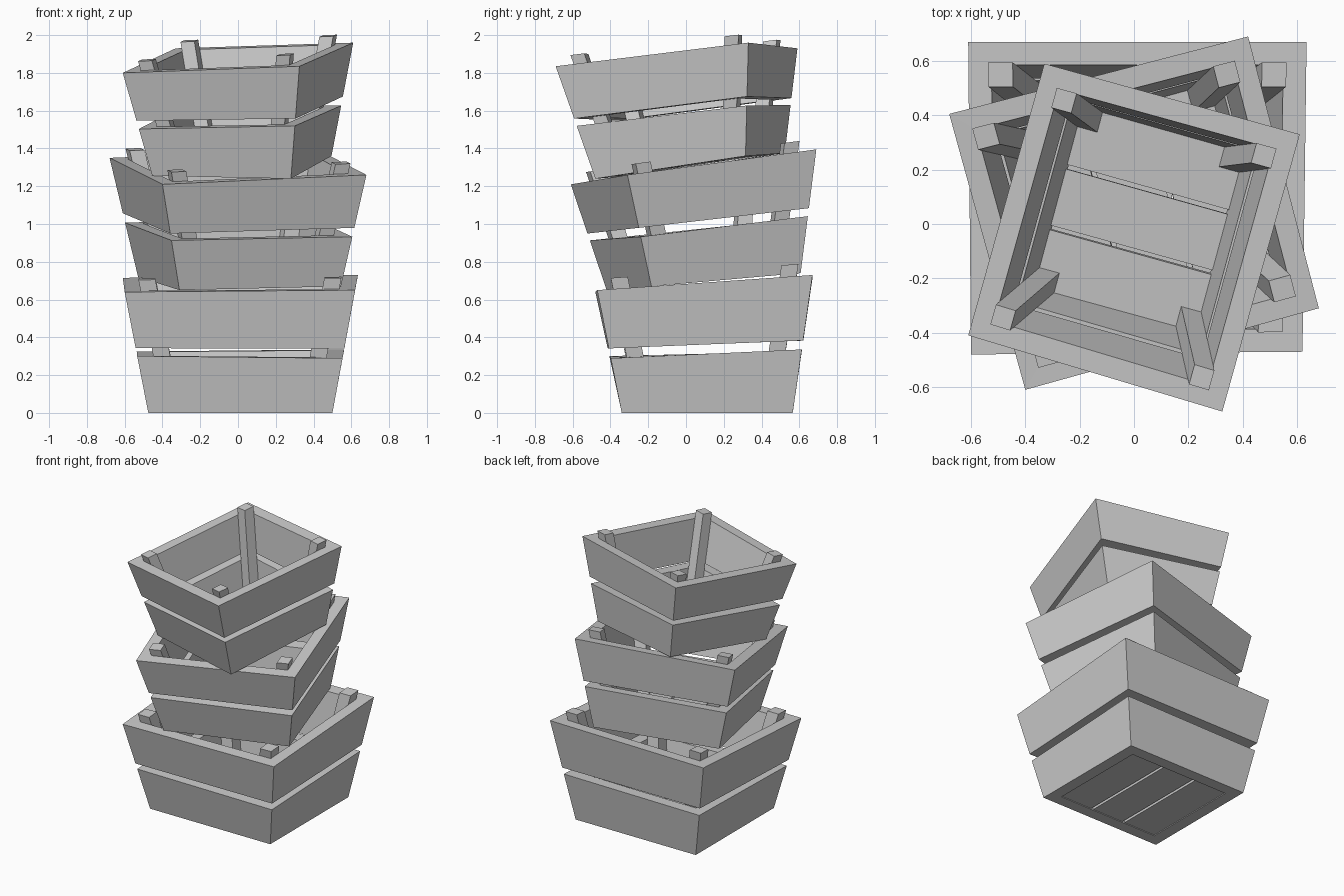
import bpy, bmesh
from mathutils import Vector

if "Cube" in bpy.data.objects:
    bpy.data.objects.remove(bpy.data.objects["Cube"])

LOW_TOP = (0.47, 0.445, 0.46, 0.455)     # lower slat ring: top edge per corner
UP_BASE = (0.535, 0.525, 0.525, 0.535)   # upper slat ring: bottom edge per corner


def finish(name, bm):
    bmesh.ops.recalc_face_normals(bm, faces=bm.faces)
    mesh = bpy.data.meshes.new(name)
    bm.to_mesh(mesh)
    bm.free()
    bpy.context.collection.objects.link(bpy.data.objects.new(name, mesh))


def skin(name, loops, closed=False):
    """Join four-point loops with quads; cap the ends or close into a ring."""
    bm = bmesh.new()
    vs = [[bm.verts.new(p) for p in loop] for loop in loops]
    pairs = list(zip(vs, vs[1:]))
    if closed:
        pairs.append((vs[-1], vs[0]))
    else:
        bm.faces.new(vs[0])
        bm.faces.new(vs[-1])
    for a, b in pairs:
        for i in range(4):
            j = (i + 1) % 4
            bm.faces.new((a[i], a[j], b[j], b[i]))
    finish(name, bm)


def corner_point(q, i, a, b):
    """Point a along the next edge and b along the previous edge from corner i."""
    u = (q[(i + 1) % 4] - q[i]).normalized()
    v = (q[i - 1] - q[i]).normalized()
    return q[i] + u * a + v * b


def inset(q, d):
    return [corner_point(q, i, d, d) for i in range(4)]


def crate(name, base, rim, wall, post):
    base = [Vector(p) for p in base]
    rim = [Vector(p) for p in rim]

    def level(f):
        fs = f if isinstance(f, tuple) else (f,) * 4
        return [a.lerp(b, k) for a, b, k in zip(base, rim, fs)]

    # two tapered slat rings
    for part, f0, f1 in (("lower", 0.0, LOW_TOP), ("upper", UP_BASE, 1.0)):
        lo, hi = level(f0), level(f1)
        skin(f"{name}_{part}_slats",
             [lo, hi, inset(hi, wall), inset(lo, wall)], closed=True)

    # four corner posts standing proud of the rim
    w0, w1 = wall, wall + post
    for i in range(4):
        loops = [[corner_point(level(f), i, a, b)
                  for a, b in ((w0, w0), (w1, w0), (w1, w1), (w0, w1))]
                 for f in (0.03, 1.09)]
        skin(f"{name}_corner_post_{i + 1}", loops)

    # three floor boards with narrow gaps
    for i in range(3):
        s0 = i / 3 + (0.012 if i else 0)
        s1 = (i + 1) / 3 - (0.012 if i < 2 else 0)
        loops = []
        for f in (0.01, 0.055):
            q = inset(level(f), wall * 0.95)
            loops.append([q[0].lerp(q[1], s0), q[0].lerp(q[1], s1),
                          q[3].lerp(q[2], s1), q[3].lerp(q[2], s0)])
        skin(f"{name}_floor_board_{i + 1}", loops)


crate("bottom_crate",
      [(-0.475, -0.34, 0), (0.50, -0.34, 0), (0.50, 0.565, 0), (-0.475, 0.565, 0)],
      [(-0.60, -0.48, 0.64), (0.62, -0.47, 0.65), (0.635, 0.67, 0.73), (-0.61, 0.67, 0.715)],
      0.085, 0.09)
crate("middle_crate",
      [(-0.31, -0.42, 0.65), (0.545, -0.183, 0.67), (0.326, 0.607, 0.74), (-0.529, 0.37, 0.72)],
      [(-0.40, -0.61, 1.21), (0.68, -0.31, 1.26), (0.42, 0.69, 1.395), (-0.68, 0.405, 1.35)],
      0.08, 0.082)
crate("top_crate",
      [(0.28, -0.48, 1.24), (0.495, 0.315, 1.36), (-0.239, 0.523, 1.375), (-0.454, -0.28, 1.255)],
      [(0.325, -0.69, 1.835), (0.61, 0.33, 1.96), (-0.33, 0.59, 1.93), (-0.61, -0.41, 1.80)],
      0.078, 0.076)
